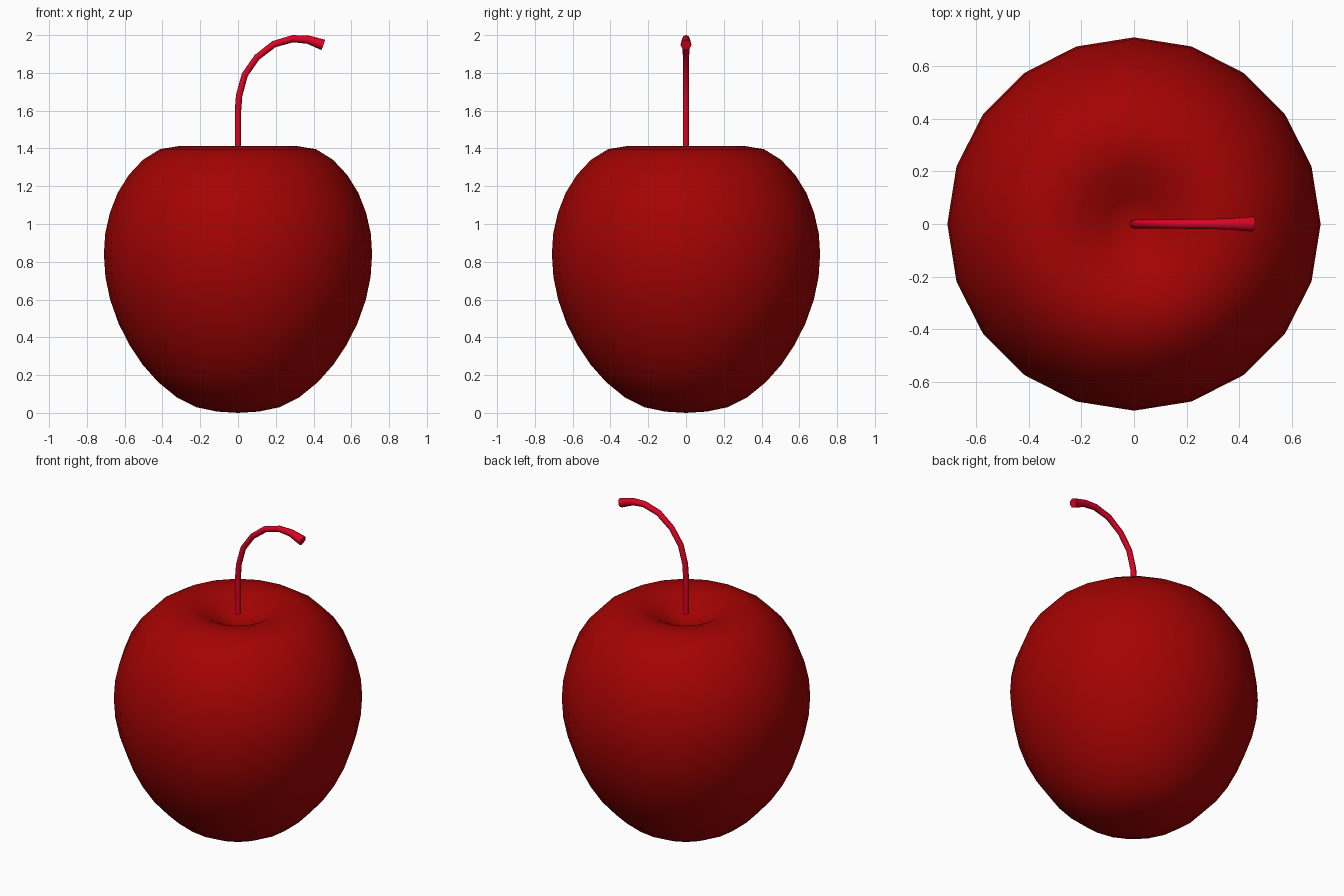
import bpy, bmesh, math
from mathutils import Vector

if "Cube" in bpy.data.objects:
    bpy.data.objects.remove(bpy.data.objects["Cube"])


def material(name, color):
    m = bpy.data.materials.new(name)
    m.diffuse_color = (*color, 1)
    m.use_nodes = True
    m.node_tree.nodes["Principled BSDF"].inputs["Base Color"].default_value = m.diffuse_color
    return m


def finish(name, bm, mat):
    bmesh.ops.recalc_face_normals(bm, faces=bm.faces[:])
    for f in bm.faces:
        f.smooth = True
    me = bpy.data.meshes.new(name)
    bm.to_mesh(me)
    bm.free()
    me.materials.append(mat)
    ob = bpy.data.objects.new(name, me)
    bpy.context.collection.objects.link(ob)
    return ob


def skin(bm, rings):
    """Join consecutive rings of vertices with quads."""
    for a, b in zip(rings, rings[1:]):
        n = len(a)
        for i in range(n):
            j = (i + 1) % n
            bm.faces.new((a[i], a[j], b[j], b[i]))


def cap(bm, ring, tip):
    for i in range(len(ring)):
        bm.faces.new((ring[i], ring[(i + 1) % len(ring)], tip))


# Fruit body: 20-sided lathe with a dimple at the top
profile = [(0.11, 0.007), (0.22, 0.03), (0.325, 0.083), (0.423, 0.163),
           (0.505, 0.255), (0.575, 0.36), (0.633, 0.475), (0.677, 0.60),
           (0.702, 0.72), (0.71, 0.84), (0.703, 0.95), (0.678, 1.06),
           (0.637, 1.165), (0.578, 1.26), (0.503, 1.34), (0.413, 1.396),
           (0.31, 1.413), (0.21, 1.39), (0.105, 1.33)]
SIDES = 20
bm = bmesh.new()
rings = [[bm.verts.new((r * math.cos(math.tau * i / SIDES),
                        r * math.sin(math.tau * i / SIDES), z))
          for i in range(SIDES)] for r, z in profile]
skin(bm, rings)
cap(bm, rings[0], bm.verts.new((0, 0, 0)))
cap(bm, rings[-1], bm.verts.new((0, 0, 1.285)))
finish("fruit_body", bm, material("dark red", (0.37, 0.0008, 0.0008)))

# Stem: tube along a curved path, flaring at the tip (x, z, radius)
path = [(0, 1.37, 0.017), (0, 1.60, 0.017), (0.006, 1.68, 0.017),
        (0.036, 1.79, 0.017), (0.10, 1.882, 0.017), (0.19, 1.952, 0.018),
        (0.29, 1.981, 0.019), (0.37, 1.976, 0.022), (0.452, 1.948, 0.029)]
pts = [Vector((x, 0, z)) for x, z, _ in path]
bm = bmesh.new()
rings = []
for k, p in enumerate(pts):
    t = (pts[min(k + 1, len(pts) - 1)] - pts[max(k - 1, 0)]).normalized()
    side = Vector((0, 1, 0))
    up = t.cross(side)
    r = path[k][2]
    rings.append([bm.verts.new(p + r * (math.cos(math.tau * i / 8) * side
                                        + math.sin(math.tau * i / 8) * up))
                  for i in range(8)])
skin(bm, rings)
bm.faces.new(rings[0])
bm.faces.new(rings[-1])
stem = finish("stem", bm, material("bright red", (0.72, 0.0008, 0.0175)))
bpy.context.view_layer.objects.active = stem
stem.select_set(True)
bpy.ops.object.shade_smooth_by_angle(angle=math.radians(50))
